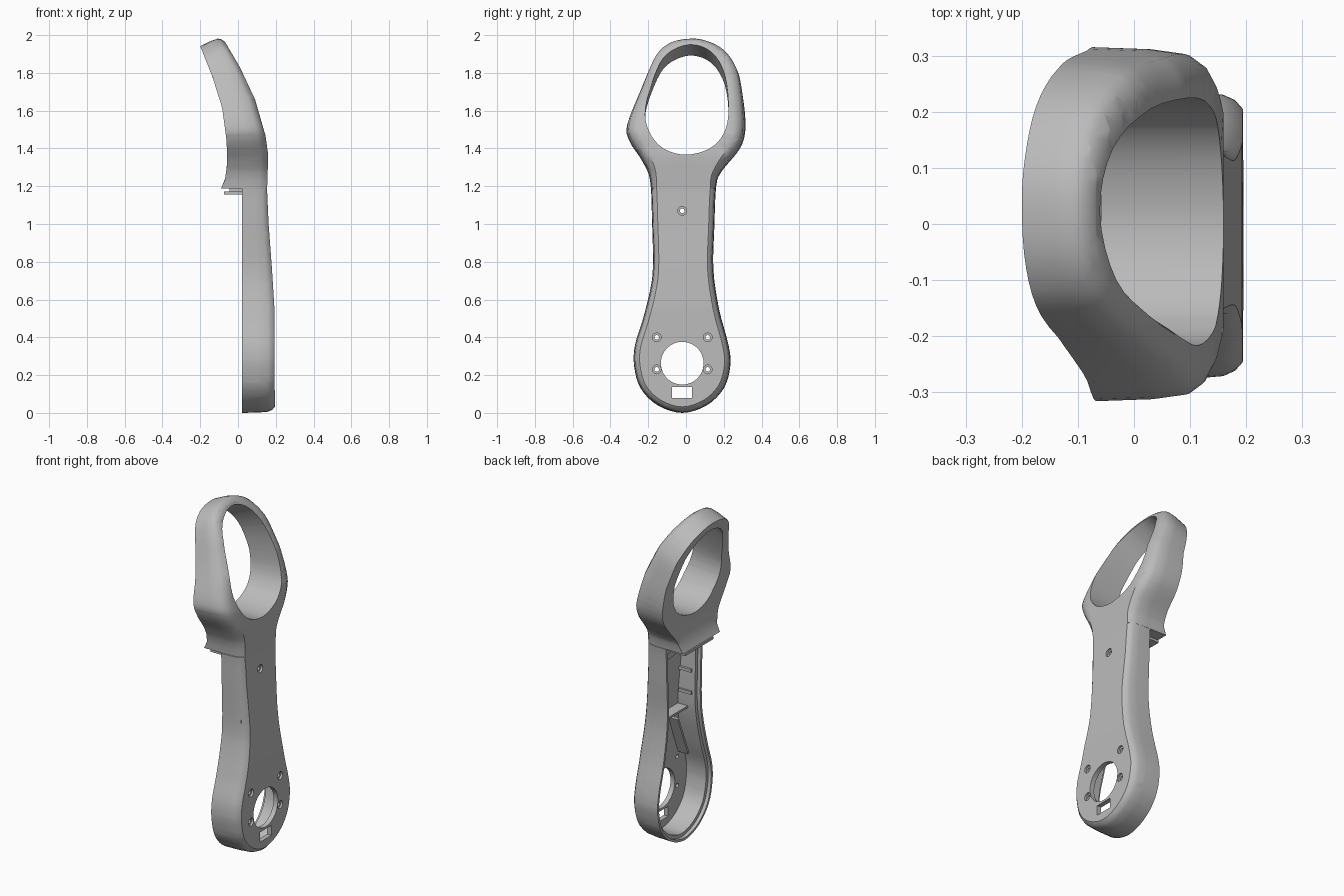
import bpy, bmesh, math
from mathutils import Vector

if "Cube" in bpy.data.objects:
    bpy.data.objects.remove(bpy.data.objects["Cube"])

grey = bpy.data.materials.new("plain_grey")
grey.use_nodes = True
grey.diffuse_color = (0.5, 0.5, 0.5, 1)
grey.node_tree.nodes["Principled BSDF"].inputs["Base Color"].default_value = grey.diffuse_color

# Silhouette of the body and of the head opening, as (y, z)
OUTLINE = [(.03, 2), (-.08, 1.98), (-.165, 1.91), (-.24, 1.74), (-.312, 1.54), (-.298, 1.44),
           (-.23, 1.33), (-.19, 1.23), (-.18, 1.02), (-.175, .78), (-.19, .65), (-.23, .49),
           (-.27, .36), (-.275, .25), (-.24, .13), (-.15, .04), (-.02, 0), (.11, .04),
           (.2, .13), (.235, .25), (.225, .36), (.175, .55), (.145, .76), (.15, .98),
           (.16, 1.2), (.19, 1.28), (.285, 1.4), (.315, 1.52), (.302, 1.71), (.275, 1.84),
           (.21, 1.935), (.12, 1.985)]
OPENING = [(.02, 1.95), (-.1, 1.9), (-.165, 1.79), (-.215, 1.61), (-.195, 1.49), (-.12, 1.4),
           (0, 1.367), (.125, 1.4), (.2, 1.48), (.225, 1.6), (.205, 1.79), (.135, 1.91)]
# Depth profiles, as (z, x)
FRONT = [(0, .195), (.55, .193), (.76, .18), (1, .162), (1.18, .154), (1.365, .16),
         (1.47, .145), (1.66, .09), (1.83, .01), (2, -.09)]
BACK = [(0, .02), (1.187, .02), (1.189, -.09), (1.23, -.07), (1.31, -.058), (1.44, -.06),
        (1.655, -.085), (1.835, -.135), (2, -.2)]
ROUNDING = [(0, .032), (1.2, .03), (1.4, .06), (1.7, .06), (2, .035)]


def profile(points):
    """Piecewise lookup of a value along z."""
    def value(z):
        for (a, u), (b, v) in zip(points, points[1:]):
            if z <= b:
                return u + (v - u) * max(0, (z - a) / (b - a))
        return points[-1][1]
    return value


front_x, back_x, rounding = profile(FRONT), profile(BACK), profile(ROUNDING)


def smooth_loop(points, steps=4):
    """Closed smooth curve through the points."""
    p = [Vector(q) for q in points]
    n, out = len(p), []
    for i in range(n):
        a, b, c, d = p[i - 1], p[i], p[(i + 1) % n], p[(i + 2) % n]
        for s in range(steps):
            t = s / steps
            out.append(b + (c - a) * t / 2 + (a - 2.5 * b + 2 * c - d / 2) * t ** 2
                       + (1.5 * (b - c) + (d - a) / 2) * t ** 3)
    return out


def inset(loop, amount):
    """Move a loop inward by amount(z)."""
    out = []
    for i, q in enumerate(loop):
        d = (loop[(i + 1) % len(loop)] - loop[i - 1]).normalized()
        out.append(q + Vector((-d.y, d.x)) * amount(q.y))
    return out


def finish(name, bm):
    bmesh.ops.recalc_face_normals(bm, faces=bm.faces)
    mesh = bpy.data.meshes.new(name)
    bm.to_mesh(mesh)
    bm.free()
    mesh.materials.append(grey)
    ob = bpy.data.objects.new(name, mesh)
    bpy.context.collection.objects.link(ob)
    return ob


def lean(z):
    """How far the back of the head drops below its front."""
    t = min(1, max(0, (z - 1.35) / .55))
    return .058 * t * t * (3 - 2 * t)


def solid(name, stacks, back, front):
    """Skin stacks of (depth, loop), cap both ends, slice along z and bend to the profiles."""
    bm = bmesh.new()
    caps = [[], []]
    for stack in stacks:
        rings = [[bm.verts.new((t, q.x, q.y)) for q in loop] for t, loop in stack]
        n = len(rings[0])
        for low, high in zip(rings, rings[1:]):
            for i in range(n):
                j = (i + 1) % n
                bm.faces.new((low[i], low[j], high[j], high[i]))
        for cap, ring in zip(caps, (rings[0], rings[-1])):
            cap += [bm.edges.get((ring[i - 1], ring[i])) for i in range(n)]
    for cap in caps:
        bmesh.ops.triangle_fill(bm, edges=cap, use_beauty=True, normal=(1, 0, 0))
    for z in [k / 25 for k in range(1, 50)] + [1.187, 1.189]:
        bmesh.ops.bisect_plane(bm, geom=bm.verts[:] + bm.edges[:] + bm.faces[:],
                               plane_co=(0, 0, z), plane_no=(0, 0, 1), dist=1e-5)
    for v in bm.verts:
        t, z = v.co.x, v.co.z
        v.co.x = back(z) + (front(z) - back(z)) * t
        v.co.z = z - (1 - t) * lean(z)
    return finish(name, bm)


def box(name, low, high):
    bm = bmesh.new()
    bmesh.ops.create_cube(bm, size=1)
    for v in bm.verts:
        v.co = [lo if c < 0 else hi for c, lo, hi in zip(v.co, low, high)]
    return finish(name, bm)


def rod(name, x0, x1, y, z, radius, sides=32):
    loop = [Vector((y + radius * math.cos(a), z + radius * math.sin(a)))
            for a in (math.tau * k / sides for k in range(sides))]
    bm = bmesh.new()
    ends = [[bm.verts.new((x, q.x, q.y)) for q in loop] for x in (x0, x1)]
    for e in ends:
        bm.faces.new(e)
    for i in range(sides):
        bm.faces.new((ends[0][i - 1], ends[0][i], ends[1][i], ends[1][i - 1]))
    return finish(name, bm)


def cut(body, cutter):
    cutter.hide_render = True
    mod = body.modifiers.new("cut", 'BOOLEAN')
    mod.operation, mod.solver, mod.object = 'DIFFERENCE', 'EXACT', cutter
    bpy.context.view_layer.objects.active = body
    bpy.ops.object.modifier_apply(modifier=mod.name)
    bpy.data.objects.remove(cutter)


# Main shell: handle, neck and ring-shaped head
outer, opening = smooth_loop(OUTLINE), smooth_loop(OPENING)
levels = [(0, 0), (.5, .06), (.8, .2), (.92, .5), (1, 1)]
skin = [(t, inset(outer, lambda z, k=k: k * rounding(z))) for t, k in levels]
shell = solid("handle_shell", [skin, [(0, opening), (1, opening)]], back_x, front_x)

# Hollow handle with a stepped rim
for margin, top, floor in ((.014, 1.165, lambda z: .04), (.034, 1.145, lambda z: front_x(z) - .028)):
    pocket = [q for q in inset(outer, lambda z: margin) if q.y < top]
    cut(shell, solid("pocket_cutter", [[(0, pocket), (1, pocket)]], lambda z: -.3, floor))

# Round window, slot and countersunk screw holes
MID = -.02
cut(shell, rod("window_cutter", 0, .4, MID, .263, .113, 64))
cut(shell, box("slot_cutter", (.1, -.073, .08), (.4, .032, .138)))
screws = [(MID + s * .135, z) for s in (-1, 1) for z in (.23, .4)] + [(MID, 1.07)]
for y, z in screws:
    cut(shell, rod("screw_cutter", 0, .4, y, z, .012))
    cut(shell, rod("recess_cutter", front_x(z) - .012, .4, y, z, .023))

# Latch tongue below the step
tongue = box("latch_tongue", (-.075, -.15, 1.157), (.03, .115, 1.172))
stem = box("latch_stem", (-.045, -.13, 1.165), (.03, .095, 1.195))

# Ribs and partition inside the handle
parts = [shell, tongue, stem]
for z in (.8, .93, 1.06):
    for side, y in (("right", -.15), ("left", .1)):
        parts.append(box("rib_" + side, (.06, y - .02, z), (.14, y + .02, z + .018)))
parts.append(box("partition", (.09, -.16, .71), (.165, .12, .722)))
for s in (-1, 1):
    brace = box("diagonal_brace", (.1, -.006, -.13), (.18, .006, .13))
    brace.rotation_euler.x = s * math.radians(22)
    brace.location = (0, MID + s * .1, .55)
    parts.append(brace)

# Smooth shading with crisp edges
bpy.ops.object.select_all(action='DESELECT')
for ob in parts:
    ob.select_set(True)
bpy.context.view_layer.objects.active = shell
bpy.ops.object.shade_smooth_by_angle(angle=math.radians(35))
